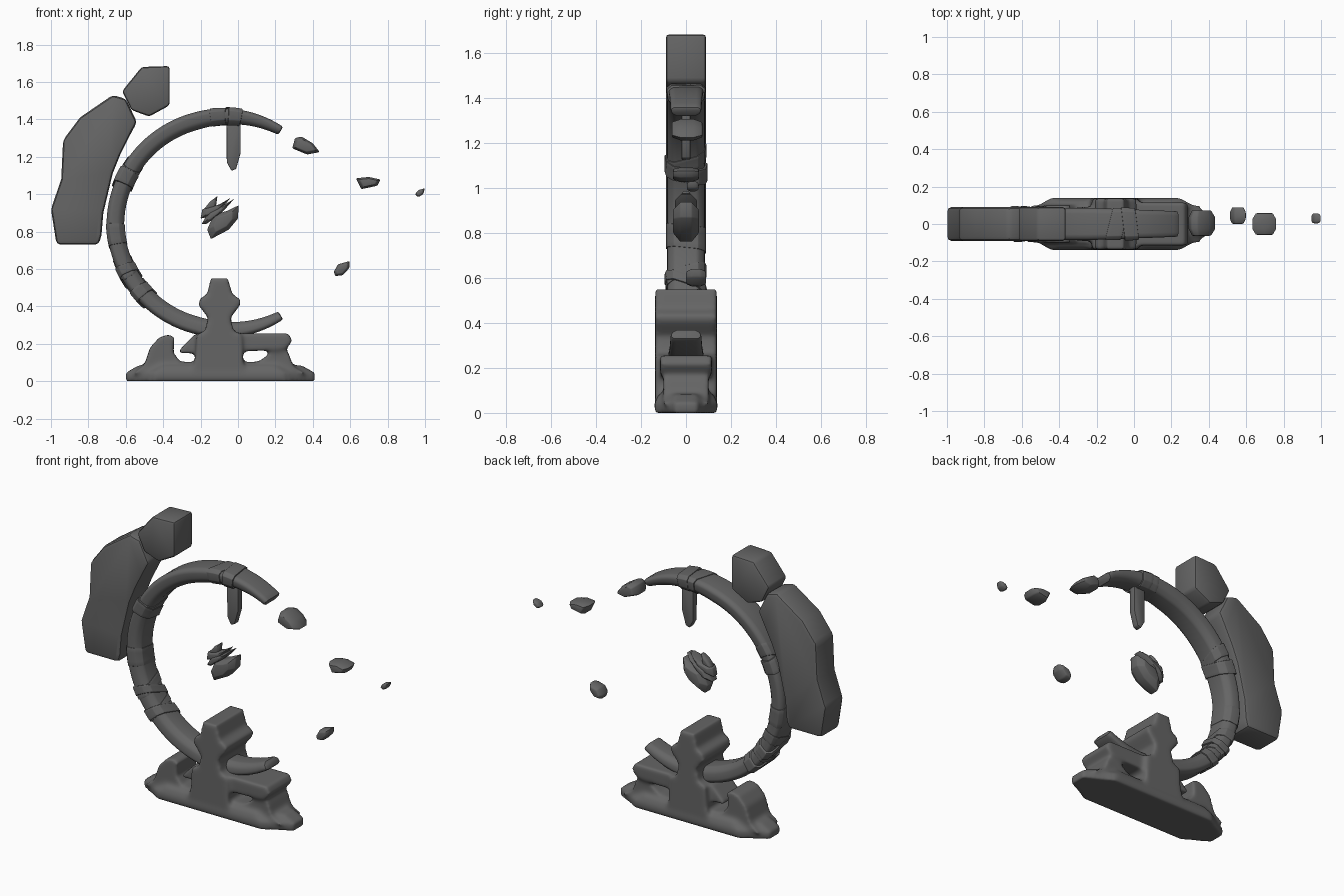
import bpy, bmesh, math
from mathutils import Vector

if "Cube" in bpy.data.objects:
    bpy.data.objects.remove(bpy.data.objects["Cube"], do_unlink=True)

stone = bpy.data.materials.new("dark_grey_stone")
stone.use_nodes = True
GREY = (0.13, 0.13, 0.13, 1)
stone.diffuse_color = GREY
stone.node_tree.nodes["Principled BSDF"].inputs["Base Color"].default_value = GREY


def loft(bm, loops):
    """Skin a list of equal point loops and cap both ends."""
    rings = [[bm.verts.new(p) for p in loop] for loop in loops]
    n = len(rings[0])
    for a, b in zip(rings, rings[1:]):
        for i in range(n):
            j = (i + 1) % n
            bm.faces.new((a[i], a[j], b[j], b[i]))
    bm.faces.new(rings[0])
    bm.faces.new(rings[-1])


def slab(bm, outline, half, y=0.0, face_scale=1.0):
    """Extrude an x-z outline along y; face_scale below 1 pinches the faces."""
    c = sum((Vector(p) for p in outline), Vector((0, 0))) / len(outline)
    layers = [(-1, face_scale), (1, face_scale)]
    if face_scale < 1:
        layers[1:1] = [(-0.45, 1), (0.45, 1)]
    loops = []
    for t, s in layers:
        pts = [c + (Vector(p) - c) * s for p in outline]
        loops.append([(p.x, y + t * half, p.y) for p in pts])
    loft(bm, loops)


def finish(name, bm, bevel=0.0, sculpt=False, angle=35):
    bmesh.ops.recalc_face_normals(bm, faces=bm.faces)
    mesh = bpy.data.meshes.new(name)
    bm.to_mesh(mesh)
    bm.free()
    mesh.materials.append(stone)
    ob = bpy.data.objects.new(name, mesh)
    bpy.context.collection.objects.link(ob)
    if sculpt:
        m = ob.modifiers.new("fuse", "REMESH")
        m.mode = "VOXEL"
        m.voxel_size = 0.011
        m = ob.modifiers.new("soften", "SMOOTH")
        m.factor, m.iterations = 0.5, 9
    if bevel:
        m = ob.modifiers.new("bevel", "BEVEL")
        m.width, m.segments = bevel, 2
        m.limit_method, m.angle_limit = "ANGLE", math.radians(25)
    bpy.ops.object.select_all(action="DESELECT")
    ob.select_set(True)
    bpy.context.view_layer.objects.active = ob
    bpy.ops.object.convert(target="MESH")
    bpy.ops.object.shade_smooth_by_angle(angle=math.radians(angle))
    return ob


# Base: foot, pillar, arms and spikes fused into one eroded rock
bm = bmesh.new()
plan = [(-0.6, 0.05), (-0.44, 0.14), (0.24, 0.14), (0.41, 0.05)]
plan += [(x, -y) for x, y in reversed(plan)]
mid = Vector((-0.1, 0))
loops = []
for z, s in ((0, 1), (0.045, 1), (0.085, 0.86)):
    loops.append([(mid.x + (x - mid.x) * s, y * s, z) for x, y in plan])
loft(bm, loops)
pillar = [(-0.24, 0.05), (-0.23, 0.13), (-0.22, 0.25), (-0.175, 0.27), (-0.16, 0.34),
          (-0.21, 0.405), (-0.205, 0.44), (-0.165, 0.465), (-0.145, 0.55), (-0.055, 0.55),
          (-0.03, 0.465), (0.015, 0.435), (0.01, 0.405), (-0.04, 0.34), (-0.025, 0.27),
          (0.02, 0.25), (0.03, 0.05)]
slab(bm, pillar, 0.137)
left_arm = [(-0.2, 0.15), (-0.315, 0.15), (-0.31, 0.17), (-0.23, 0.252), (-0.15, 0.25)]
slab(bm, left_arm, 0.09)
right_arm = [(-0.02, 0.16), (0.2, 0.165), (0.26, 0.175), (0.29, 0.215),
             (0.27, 0.255), (-0.02, 0.255)]
slab(bm, right_arm, 0.115)
left_spike = [(-0.56, 0.04), (-0.5, 0.09), (-0.47, 0.18), (-0.42, 0.235), (-0.37, 0.25),
              (-0.34, 0.235), (-0.345, 0.15), (-0.31, 0.105), (-0.22, 0.1), (-0.22, 0.04)]
slab(bm, left_spike, 0.1)
right_spike = [(0.02, 0.04), (0.02, 0.1), (0.11, 0.105), (0.16, 0.14), (0.18, 0.19),
               (0.24, 0.195), (0.27, 0.15), (0.295, 0.08), (0.36, 0.04)]
slab(bm, right_spike, 0.1)
finish("eroded_base", bm, sculpt=True, angle=60)

# Broken ring: tapered sweep with wrapped bands
CENTRE = (-0.08, 0.845)
SECTION = [(1, 0.75), (0.65, 1), (-0.3, 0.92), (-0.85, 0.6)]
SECTION += [(r, -y) for r, y in reversed(SECTION)]


def arc(name, start, end, steps, grow=0.0, tilt=0.0, bevel=0.006):
    bm = bmesh.new()
    loops = []
    for i in range(steps + 1):
        a = start + (end - start) * i / steps
        off = abs(a - 180)
        tip = max(0, (off - 75) / 47)
        thick = 0.051 - 0.024 * tip ** 1.5 + grow
        width = 0.087 - 0.017 * tip + grow
        radius = 0.572 - 0.012 * math.sin(math.radians(min(off, 90))) + 0.02 * tip
        loop = []
        for r, y in SECTION:
            t = math.radians(a + tilt * y)
            d = radius + r * thick
            loop.append((CENTRE[0] + d * math.cos(t), y * width, CENTRE[1] + d * math.sin(t)))
        loops.append(loop)
    loft(bm, loops)
    return finish(name, bm, bevel)


arc("broken_ring", 58, 302, 72, bevel=0.01)
BANDS = [(81, 88, 0.008, 1), (87, 95, 0.004, -2), (147, 154, 0.004, -3), (152, 160, 0.009, 2),
         (181, 192, 0.003, 1), (201, 207, 0.004, -3), (206, 211, 0.009, 4),
         (216, 220, 0.005, -3), (219, 225, 0.009, 3)]
for i, (start, end, grow, tilt) in enumerate(BANDS):
    arc(f"ring_band_{i + 1}", start, end, 4, grow, tilt, bevel=0.003)

# Large slabs outside the ring
bm = bmesh.new()
slab(bm, [(-0.97, 0.73), (-0.745, 0.73), (-0.73, 0.78), (-0.72, 0.9), (-0.67, 1.11),
          (-0.63, 1.21), (-0.575, 1.32), (-0.54, 1.385), (-0.6, 1.51), (-0.67, 1.53),
          (-0.845, 1.41), (-0.935, 1.29), (-0.945, 1.08), (-1.0, 0.92)], 0.09)
finish("large_outer_slab", bm, 0.022)
bm = bmesh.new()
slab(bm, [(-0.62, 1.55), (-0.515, 1.68), (-0.365, 1.685), (-0.365, 1.475),
          (-0.475, 1.415), (-0.57, 1.45)], 0.09)
finish("upper_outer_slab", bm, 0.016)

# Shard hanging from the top of the ring
bm = bmesh.new()
slab(bm, [(-0.062, 1.4), (-0.06, 1.17), (-0.035, 1.125), (-0.01, 1.135), (0.014, 1.22),
          (0.014, 1.4)], 0.02)
finish("hanging_shard", bm, 0.005)

# Splintered core in the middle
CORE = [
    ([(-0.145, 0.76), (-0.05, 0.81), (0, 0.87), (0.003, 0.94), (-0.06, 0.91),
      (-0.13, 0.89), (-0.165, 0.81)], 0.057),
    ([(-0.195, 0.84), (-0.17, 0.84), (-0.1, 0.89), (-0.06, 0.93), (-0.02, 0.975),
      (-0.08, 0.94), (-0.16, 0.9)], 0.05),
    ([(-0.2, 0.87), (-0.15, 0.88), (-0.09, 0.92), (-0.04, 0.98), (-0.1, 0.945),
      (-0.19, 0.92)], 0.04),
    ([(-0.19, 0.91), (-0.12, 0.92), (-0.11, 0.99), (-0.15, 0.96)], 0.025),
]
bm = bmesh.new()
for outline, half in CORE:
    slab(bm, outline, half, face_scale=0.6)
finish("splintered_core", bm, 0.004)

# Floating fragments trailing off to the side
FRAGMENTS = [
    ([(0.29, 1.245), (0.305, 1.3), (0.34, 1.308), (0.4, 1.272), (0.437, 1.225),
      (0.37, 1.212)], 0.068, 0.005),
    ([(0.63, 1.085), (0.7, 1.092), (0.762, 1.078), (0.745, 1.045), (0.66, 1.027)], 0.058, 0),
    ([(0.945, 0.998), (0.965, 1.022), (1, 1.032), (0.99, 1.0), (0.965, 0.984)], 0.026, 0.03),
    ([(0.512, 0.585), (0.535, 0.625), (0.598, 0.643), (0.595, 0.605), (0.56, 0.567),
      (0.52, 0.562)], 0.044, 0.045),
]
for i, (outline, half, y) in enumerate(FRAGMENTS):
    bm = bmesh.new()
    slab(bm, outline, half, y, face_scale=0.72)
    finish(f"floating_fragment_{i + 1}", bm, 0.006)
